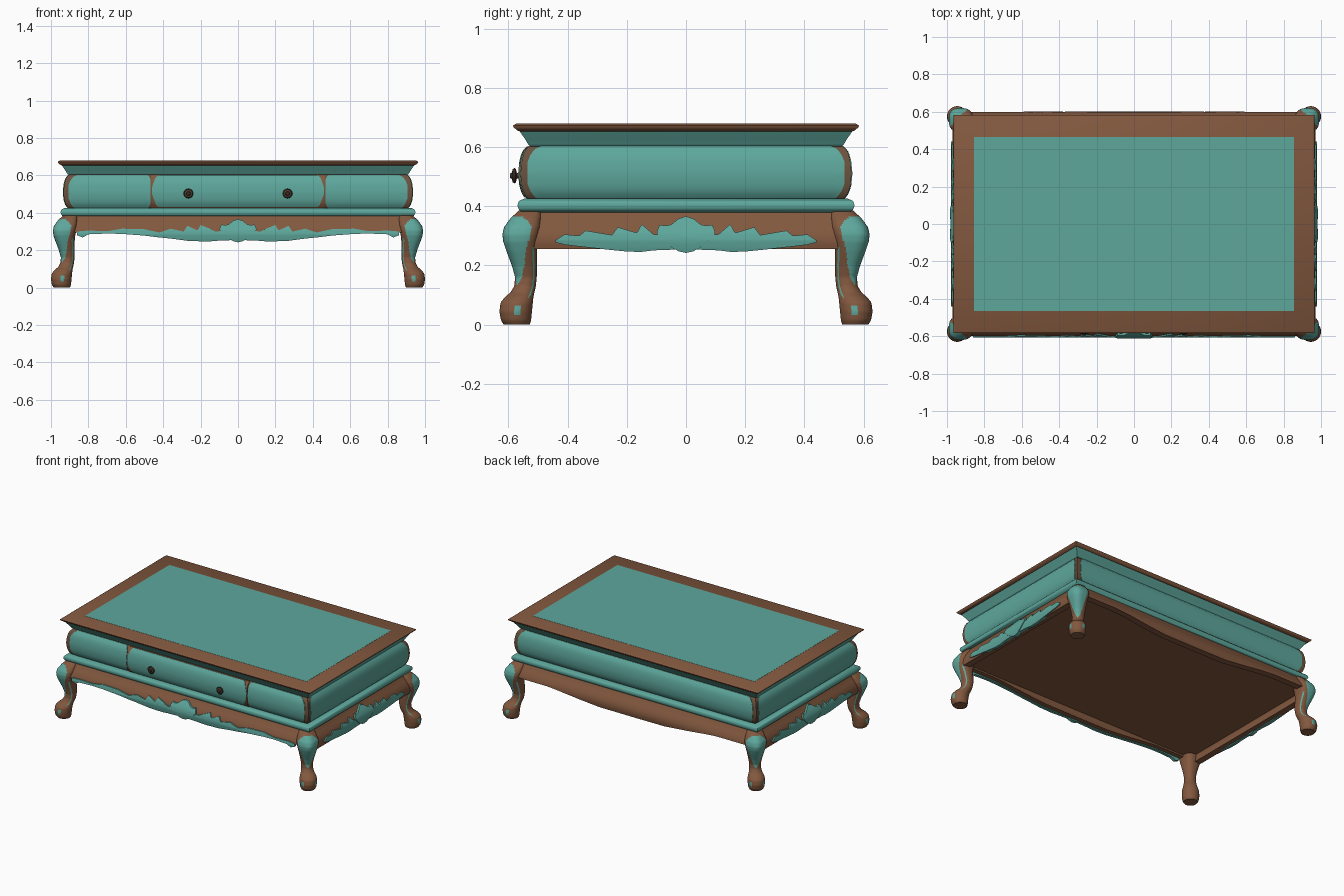
import bpy, bmesh, math


def material(name, rgb):
    m = bpy.data.materials.new(name)
    m.diffuse_color = (*rgb, 1)
    return m


TEAL = material("teal paint", (0.112, 0.39, 0.335))
BROWN = material("brown wood", (0.225, 0.098, 0.049))
WORN = material("worn corner wood", (0.15, 0.085, 0.048))
DARK = material("dark knob", (0.06, 0.038, 0.026))


def lerp(table, t, k=1):
    """Linear lookup of column k in a table sorted by its first column."""
    if t <= table[0][0]:
        return table[0][k]
    for a, b in zip(table, table[1:]):
        if t <= b[0]:
            return a[k] + (b[k] - a[k]) * (t - a[0]) / (b[0] - a[0])
    return table[-1][k]


def loft(name, rings, mats, rule=None, angle=35):
    """Skin a list of point rings; rule(face centre) gives the material index."""
    bm = bmesh.new()
    vs = [[bm.verts.new(p) for p in r] for r in rings]
    n = len(rings[0])
    for a, b in zip(vs, vs[1:]):
        for i in range(n):
            j = (i + 1) % n
            bm.faces.new((a[i], a[j], b[j], b[i]))
    bm.faces.new(vs[0])
    bm.faces.new(vs[-1])
    bmesh.ops.recalc_face_normals(bm, faces=bm.faces)
    if rule:
        for f in bm.faces:
            f.material_index = rule(f.calc_center_median())
    me = bpy.data.meshes.new(name)
    bm.to_mesh(me)
    bm.free()
    for m in mats:
        me.materials.append(m)
    ob = bpy.data.objects.new(name, me)
    bpy.context.collection.objects.link(ob)
    bpy.ops.object.select_all(action='DESELECT')
    ob.select_set(True)
    bpy.context.view_layer.objects.active = ob
    bpy.ops.object.shade_smooth_by_angle(angle=math.radians(angle))
    return ob


def rect_loft(name, prof, mats, rule=None, dx=0.38):
    """Rectangular moulding from (z, half depth) pairs."""
    rings = [[(sx * (o + dx), sy * o, z) for sx, sy in ((-1, -1), (1, -1), (1, 1), (-1, 1))]
             for z, o in prof]
    return loft(name, rings, mats, rule)


def strip(name, side, table, prof, mat, out=0.0, thick=0.02, dx=0.37, n=120, mirror=True):
    """Curved plate on one side. table: (position, lower z, upper z)."""
    def place(s, o, z):
        return {"front": (s, -o, z), "back": (s, o, z),
                "right": (o + dx, s, z), "left": (-o - dx, s, z)}[side]
    s1 = table[-1][0]
    s0 = -s1 if mirror else table[0][0]
    rings, m = [], 10
    for i in range(n + 1):
        s = s0 + (s1 - s0) * i / n
        t = abs(s) if mirror else s
        lo, up = lerp(table, t, 1), lerp(table, t, 2)
        zs = [up + (lo - up) * k / m for k in range(m + 1)]
        rings.append([place(s, lerp(prof, z) + out, z) for z in zs] +
                     [place(s, lerp(prof, z) + out - thick, z) for z in reversed(zs)])
    return loft(name, rings, [mat], angle=40)


# Table top with brown edge and teal cove below
rect_loft("top_cornice", [(0.60, 0.52), (0.605, 0.53), (0.612, 0.535), (0.625, 0.542), (0.64, 0.553),
                          (0.653, 0.561), (0.655, 0.568), (0.666, 0.582), (0.672, 0.584), (0.679, 0.574)],
          [BROWN, TEAL], lambda c: 1 if c.z < 0.6535 else 0)
rect_loft("top_inlay", [(0.675, 0.465), (0.68, 0.465)], [TEAL], dx=0.39)

# Bulging case with worn corners
BODY = [(0.42, 0.528), (0.435, 0.543), (0.45, 0.550), (0.47, 0.556), (0.51, 0.56),
        (0.55, 0.556), (0.575, 0.550), (0.59, 0.543), (0.605, 0.528)]
rect_loft("case_body", [(z, o - 0.001) for z, o in BODY], [WORN], dx=0.375)

# Painted panels with rounded ends
SIDE_PANEL = [(0, 0.422, 0.603), (0.49, 0.422, 0.603), (0.51, 0.43, 0.593),
              (0.525, 0.45, 0.575), (0.535, 0.475, 0.55)]
for side in ("left", "right"):
    strip(side + "_panel", side, SIDE_PANEL, BODY, TEAL, 0.002, 0.012, 0.375)
strip("back_panel", "back", [(s + 0.37 if s else 0, a, b) for s, a, b in SIDE_PANEL],
      BODY, TEAL, 0.002, 0.012)
for sx, name in ((1, "front_right_panel"), (-1, "front_left_panel")):
    t = [(0.467, 0.455, 0.575), (0.477, 0.43, 0.598), (0.49, 0.422, 0.603), (0.86, 0.422, 0.603),
         (0.88, 0.43, 0.593), (0.895, 0.45, 0.575), (0.905, 0.475, 0.55)]
    t = sorted((sx * s, a, b) for s, a, b in t)
    strip(name, "front", t, BODY, TEAL, 0.002, 0.012, mirror=False)

# Centre drawer: brown edge with a painted face
strip("drawer_edge", "front", [(0, 0.424, 0.602), (0.462, 0.424, 0.602)], BODY, BROWN, 0.005, 0.02)
strip("drawer_front", "front", [(0, 0.43, 0.601), (0.425, 0.43, 0.601), (0.44, 0.445, 0.59),
                                (0.452, 0.48, 0.56), (0.461, 0.5, 0.53)], BODY, TEAL, 0.007, 0.01)

# Drawer knobs
KNOB = [(0, 0.016), (0.012, 0.01), (0.018, 0.01), (0.022, 0.024), (0.027, 0.026),
        (0.032, 0.022), (0.035, 0.011), (0.041, 0.008)]
for x, name in ((-0.265, "left_knob"), (0.265, "right_knob")):
    loft(name, [[(x + r * math.cos(a * math.pi / 8), -0.553 - d, 0.503 + r * math.sin(a * math.pi / 8))
                 for a in range(16)] for d, r in KNOB], [DARK])

# Rounded waist moulding
rect_loft("waist_moulding", [(0.378, 0.545), (0.384, 0.56), (0.392, 0.566), (0.403, 0.569),
                             (0.414, 0.566), (0.42, 0.56), (0.426, 0.545)], [TEAL])
rect_loft("bottom_panel", [(0.305, 0.56), (0.38, 0.54)], [BROWN], dx=0.37)

# Aprons bulging outwards
APRON = [(0.235, 0.590), (0.26, 0.597), (0.285, 0.601), (0.31, 0.597), (0.335, 0.585),
         (0.36, 0.567), (0.385, 0.553)]
LONG = [(0, 0.255, 0.383), (0.25, 0.256, 0.383), (0.4, 0.27, 0.383), (0.55, 0.287, 0.383),
        (0.65, 0.295, 0.383), (0.91, 0.295, 0.383)]
for side, table in (("front", LONG), ("back", LONG),
                    ("right", [(0, 0.256, 0.383), (0.53, 0.256, 0.383)]),
                    ("left", [(0, 0.256, 0.383), (0.53, 0.256, 0.383)])):
    strip(side + "_apron", side, table, APRON, BROWN, 0, 0.045)

# Painted leaf carving and centre shell on front and sides
LONG_LEAF = [(0, 0.255, 0.31), (0.12, 0.25, 0.30), (0.15, 0.247, 0.315), (0.2, 0.247, 0.335),
             (0.215, 0.248, 0.305), (0.27, 0.25, 0.33), (0.29, 0.253, 0.30), (0.36, 0.262, 0.315),
             (0.42, 0.268, 0.295), (0.5, 0.278, 0.312), (0.62, 0.287, 0.315), (0.7, 0.289, 0.302),
             (0.8, 0.285, 0.305), (0.83, 0.268, 0.303), (0.86, 0.28, 0.3)]
SHORT_LEAF = [(0, 0.255, 0.30), (0.11, 0.251, 0.305), (0.15, 0.246, 0.34), (0.165, 0.246, 0.31),
              (0.2, 0.247, 0.32), (0.23, 0.25, 0.33), (0.25, 0.252, 0.303), (0.34, 0.262, 0.318),
              (0.36, 0.264, 0.3), (0.41, 0.27, 0.305), (0.44, 0.278, 0.285)]
SHELL = [(0, 0.242, 0.366), (0.025, 0.248, 0.358), (0.05, 0.262, 0.338), (0.07, 0.275, 0.334),
         (0.09, 0.295, 0.338), (0.098, 0.308, 0.314)]
for side, leaf in (("front", LONG_LEAF), ("right", SHORT_LEAF), ("left", SHORT_LEAF)):
    strip(side + "_leaf_carving", side, leaf, APRON, TEAL, 0.007, 0.02, n=172)
    strip(side + "_shell_carving", side, SHELL, APRON, TEAL, 0.012, 0.025, n=40)

# Cabriole legs: (z, inner, outer) of a rounded square section
LEG = [(0, 0.528, 0.615), (0.015, 0.523, 0.625), (0.045, 0.52, 0.63), (0.075, 0.517, 0.626),
       (0.095, 0.515, 0.61), (0.108, 0.512, 0.593), (0.13, 0.507, 0.58), (0.16, 0.504, 0.577),
       (0.2, 0.503, 0.588), (0.25, 0.503, 0.607), (0.28, 0.5, 0.617), (0.305, 0.495, 0.62),
       (0.33, 0.49, 0.614), (0.36, 0.488, 0.592), (0.385, 0.488, 0.565)]
# Width of the painted knee patch, in degrees from the outer corner
PATCH = [(0.13, 0), (0.16, 25), (0.2, 45), (0.25, 62), (0.3, 74), (0.33, 76), (0.352, 55), (0.37, 20)]


def leg_paint(c):
    mid = (lerp(LEG, c.z, 1) + lerp(LEG, c.z, 2)) / 2
    a = math.degrees(math.atan2(abs(c.y) - mid, abs(c.x) - mid - 0.37))
    off = abs((a - 45 + 180) % 360 - 180)
    knee = 0.13 < c.z < 0.367 and off < lerp(PATCH, c.z)
    edge = 0.09 < c.z < 0.26 and 85 < off < 93
    spot = 0.035 < c.z < 0.065 and 42 < off < 62
    return 1 if knee or edge or spot else 0


for sx, xn in ((-1, "left"), (1, "right")):
    for sy, yn in ((-1, "front"), (1, "back")):
        rings = []
        for i in range(61):
            z = 0.385 * i / 60
            u0, u1 = lerp(LEG, z, 1), lerp(LEG, z, 2)
            c, h = (u0 + u1) / 2, (u1 - u0) / 2
            e = lerp([(0.1, 2.0), (0.3, 2.9)], z)  # round foot, squarer knee
            ring = []
            for k in range(64):
                ca, sa = math.cos(k * math.pi / 32), math.sin(k * math.pi / 32)
                r = h / (abs(ca) ** e + abs(sa) ** e) ** (1 / e)
                ring.append((sx * (c + 0.37 + r * ca), sy * (c + r * sa), z))
            rings.append(ring)
        loft(f"{yn}_{xn}_leg", rings, [BROWN, TEAL], leg_paint, 50)
